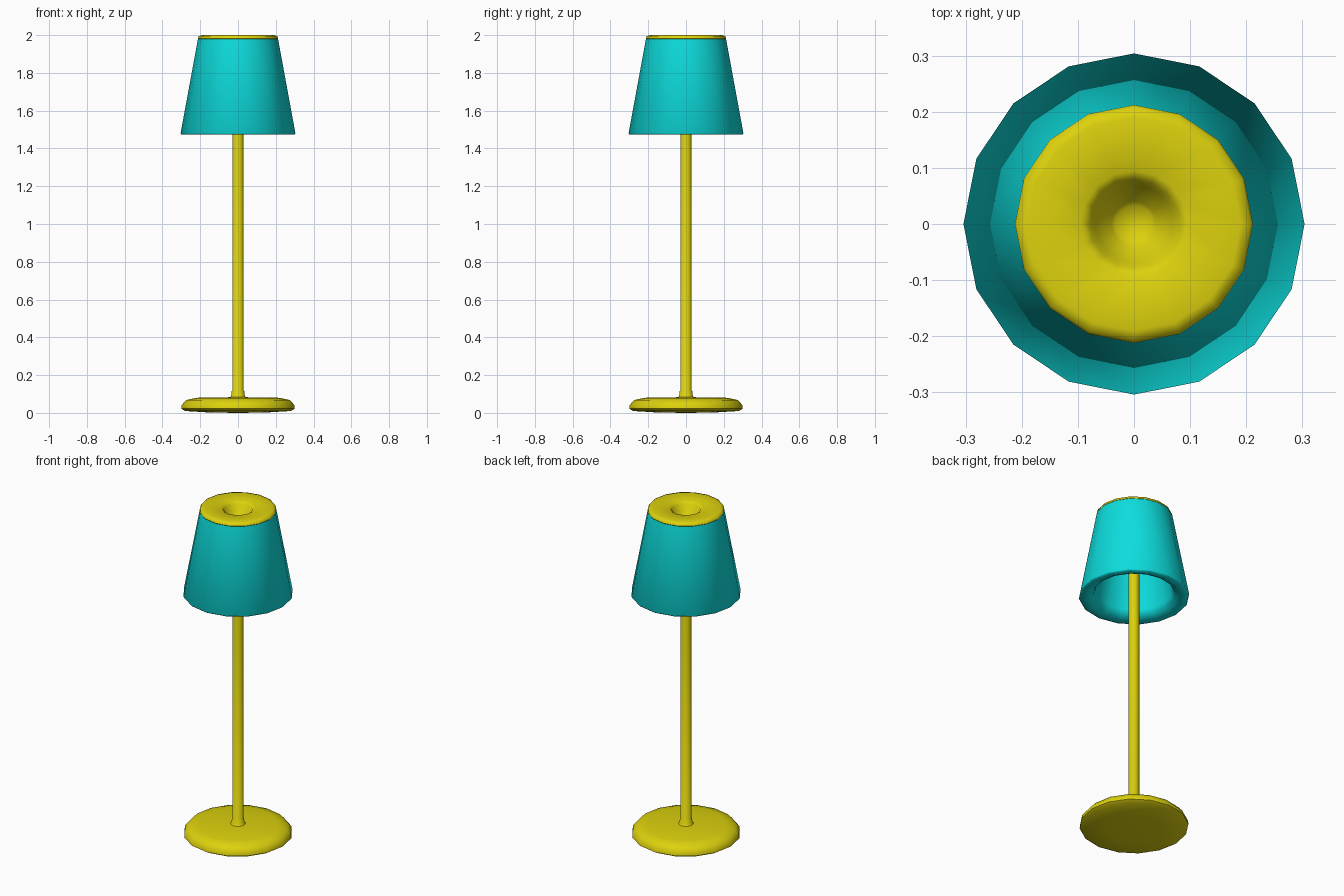
import bpy, bmesh, math

if "Cube" in bpy.data.objects:
    bpy.data.objects.remove(bpy.data.objects["Cube"])


def material(name, rgb):
    m = bpy.data.materials.new(name)
    m.diffuse_color = (*rgb, 1)
    m.use_nodes = True
    m.node_tree.nodes["Principled BSDF"].inputs["Base Color"].default_value = m.diffuse_color
    return m


YELLOW = material("yellow", (0.72, 0.64, 0.004))
CYAN = material("cyan", (0.004, 0.72, 0.72))


def lathe(name, profile, mat, closed=False, sides=16, angle=50):
    """Revolve (radius, z) points about z; points on the axis become poles."""
    bm = bmesh.new()
    rings = []
    for r, z in profile:
        if r == 0:
            rings.append([bm.verts.new((0, 0, z))] * sides)
        else:
            rings.append([bm.verts.new((r * math.cos(math.tau * i / sides),
                                        r * math.sin(math.tau * i / sides), z))
                          for i in range(sides)])
    pairs = list(zip(rings, rings[1:]))
    if closed:
        pairs.append((rings[-1], rings[0]))
    for a, b in pairs:
        for i in range(sides):
            j = (i + 1) % sides
            corners = list(dict.fromkeys((a[i], a[j], b[j], b[i])))
            if len(corners) > 2:
                bm.faces.new(corners)
    bmesh.ops.recalc_face_normals(bm, faces=bm.faces)
    me = bpy.data.meshes.new(name)
    bm.to_mesh(me)
    bm.free()
    me.materials.append(mat)
    ob = bpy.data.objects.new(name, me)
    bpy.context.collection.objects.link(ob)
    bpy.ops.object.select_all(action='DESELECT')
    ob.select_set(True)
    bpy.context.view_layer.objects.active = ob
    bpy.ops.object.shade_smooth_by_angle(angle=math.radians(angle))
    return ob


# Round foot with a soft rim
lathe("base", [(0, 0), (0.15, 0.002), (0.28, 0.01), (0.3, 0.022), (0.298, 0.042),
               (0.275, 0.068), (0.22, 0.08), (0.04, 0.083), (0, 0.083)], YELLOW)

# Pole with a small flared collar at the foot
lathe("stem", [(0, 0.07), (0.045, 0.08), (0.036, 0.09), (0.034, 0.115),
               (0.03, 0.12), (0.03, 1.91), (0, 1.91)], YELLOW)

# Hollow tapered shade with a thick rounded lower lip
lathe("shade", [(0.212, 1.98), (0.304, 1.48), (0.3, 1.474), (0.26, 1.476),
                (0.225, 1.495), (0.215, 1.52), (0.165, 1.94), (0.15, 1.96)],
      CYAN, closed=True, angle=60)

# Lid with a funnel leading down to the stem
lathe("top_cap", [(0.205, 1.975), (0.212, 1.982), (0.208, 1.995), (0.19, 2.0),
                  (0.095, 1.996), (0.079, 1.985), (0.07, 1.95), (0.04, 1.925),
                  (0.033, 1.915), (0, 1.915), (0, 1.895), (0.05, 1.9),
                  (0.09, 1.955), (0.16, 1.965)], YELLOW, closed=True, angle=60)
